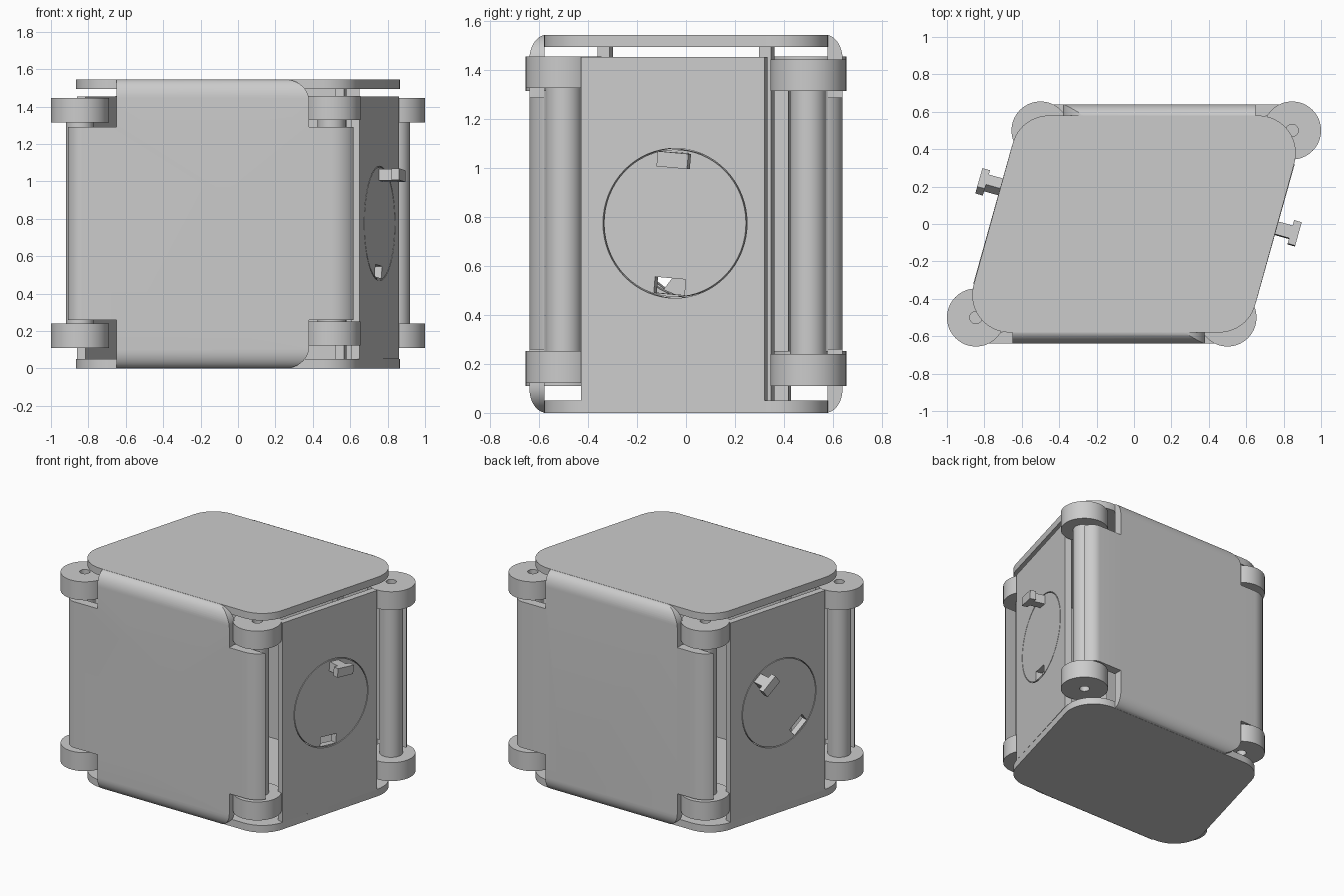
import bpy, bmesh, math
from mathutils import Matrix, Vector

cube = bpy.data.objects.get("Cube")
if cube:
    bpy.data.objects.remove(cube, do_unlink=True)

grey = bpy.data.materials.new("plain_grey")
grey.use_nodes = True
grey.diffuse_color = (0.6, 0.6, 0.6, 1)
grey.node_tree.nodes["Principled BSDF"].inputs["Base Color"].default_value = (0.6, 0.6, 0.6, 1)

HEIGHT = 1.545
SIDE = Vector((0.27, 0.963, 0)).normalized()      # direction along the slanted sides
OUT = Vector((SIDE.y, -SIDE.x, 0))                # outward direction of the +x side
SLANT = math.atan2(OUT.y, OUT.x)


def finish(name, bm, matrix=Matrix()):
    bmesh.ops.recalc_face_normals(bm, faces=bm.faces)
    mesh = bpy.data.meshes.new(name)
    bm.to_mesh(mesh)
    bm.free()
    mesh.transform(matrix)
    mesh.materials.append(grey)
    ob = bpy.data.objects.new(name, mesh)
    bpy.context.collection.objects.link(ob)
    return ob


def prism(name, points, low, high, axis="z", matrix=Matrix()):
    """Extrude a flat outline along one axis."""
    place = {"x": lambda a, b: (low, a, b),
             "y": lambda a, b: (a, low, b),
             "z": lambda a, b: (a, b, low)}[axis]
    bm = bmesh.new()
    face = bm.faces.new([bm.verts.new(place(a, b)) for a, b in points])
    new = bmesh.ops.extrude_face_region(bm, geom=[face])["geom"]
    shift = Vector([(high - low) * (axis == k) for k in "xyz"])
    bmesh.ops.translate(bm, vec=shift, verts=[v for v in new if isinstance(v, bmesh.types.BMVert)])
    return finish(name, bm, matrix)


def arc(cx, cy, rx, ry, start, end, n=12):
    angles = [math.radians(start + (end - start) * i / n) for i in range(n + 1)]
    return [(cx + rx * math.cos(t), cy + ry * math.sin(t)) for t in angles]


def disc(name, cx, cy, radius, low, high, axis="z", matrix=Matrix()):
    return prism(name, arc(cx, cy, radius, radius, 0, 360, 64)[:-1], low, high, axis, matrix)


def box(name, low, high, matrix=Matrix()):
    outline = [(low[0], low[1]), (high[0], low[1]), (high[0], high[1]), (low[0], high[1])]
    return prism(name, outline, low[2], high[2], "z", matrix)


def activate(ob):
    bpy.ops.object.select_all(action="DESELECT")
    ob.select_set(True)
    bpy.context.view_layer.objects.active = ob


def combine(ob, other, operation):
    mod = ob.modifiers.new("shape", "BOOLEAN")
    mod.object, mod.operation = other, operation
    activate(ob)
    bpy.ops.object.modifier_apply(modifier=mod.name)
    bpy.data.objects.remove(other, do_unlink=True)


def smooth(ob):
    activate(ob)
    bpy.ops.object.shade_smooth_by_angle(angle=math.radians(30))


# Top and bottom plates: rounded parallelograms
tilt = math.degrees(SLANT)
half = arc(0.455, -0.38, 0.2, 0.2, -90, tilt) + arc(0.665, 0.38, 0.2, 0.2, tilt, 90)
outline = half + [(-x, -y) for x, y in half]
smooth(prism("bottom_plate", outline, 0, 0.05))
smooth(prism("top_plate", outline, 1.495, HEIGHT))

for end, turn, dial_turn in (("front", 0, -5), ("back", math.pi, 38)):
    spin = Matrix.Rotation(turn, 4, "Z")
    side = "left" if end == "front" else "right"

    # Curled panel: face outline trimmed by its edge profile and end rounding
    face = [(-0.91, 0.26), (-0.65, 0.26), (-0.65, 0)]
    face += arc(0.25, 0.115, 0.13, 0.115, -90, 0)
    face += [(0.38, 0.26), (0.64, 0.26), (0.64, 1.29), (0.38, 1.29)]
    face += arc(0.25, HEIGHT - 0.115, 0.13, 0.115, 0, 90)
    face += [(-0.65, HEIGHT), (-0.65, 1.29), (-0.91, 1.29)]
    panel = prism(end + "_panel", face, -0.7, -0.578, "y")
    curl = arc(-0.57, 0.1, 0.07, 0.1, 270, 180) + arc(-0.57, HEIGHT - 0.1, 0.07, 0.1, 180, 90)
    curl += [(-0.5, HEIGHT), (-0.5, 0)]
    combine(panel, prism("curl_shape", curl, -1.2, 1.2, "x"), "INTERSECT")
    ends = arc(-0.83, -0.54, 0.085, 0.1, 180, 270) + arc(0.5, -0.5, 0.143, 0.14, 270, 330)
    ends += [(0.64, -0.4), (-0.915, -0.4)]
    combine(panel, prism("end_shape", ends, -0.5, 2), "INTERSECT")
    panel.data.transform(spin)
    smooth(panel)

    # Corner posts with drilled rollers
    for corner, cx, drop in (("sharp", -0.845, 0), ("blunt", 0.5, 0.012)):
        for level, low in (("lower", 0.11), ("upper", 1.315)):
            low += drop
            roller = disc(f"{end}_{corner}_{level}_roller", cx, -0.5, 0.155, low, low + 0.13)
            hole = disc("hole", cx, -0.5, 0.033, low - 0.1, low + 0.3)
            combine(roller, hole, "DIFFERENCE")
            roller.data.transform(spin)
            smooth(roller)
        smooth(disc(f"{end}_{corner}_post", cx, -0.5, 0.075, 0.2, 1.36, "z", spin))

    # Slanted side wall with a round opening; local x points outward
    base = spin @ Matrix.Translation((0.757, -0.045, 0.775)) @ Matrix.Rotation(SLANT, 4, "Z")
    wall = box(side + "_wall", (-0.045, -0.4, -0.725), (0, 0.38, 0.68))
    combine(wall, disc("opening", 0, 0, 0.306, -0.2, 0.2, "x"), "DIFFERENCE")
    wall.data.transform(base)
    smooth(wall)

    # Turning dial with a slot and a T-shaped handle
    dial_place = base @ Matrix.Rotation(math.radians(dial_turn), 4, "X")
    dial = disc(side + "_dial", 0, 0, 0.301, -0.045, 0, "x")
    combine(dial, box("slot", (-0.2, -0.065, -0.29), (0.2, 0.065, -0.225)), "DIFFERENCE")
    dial.data.transform(dial_place)
    smooth(dial)
    box(side + "_handle_stem", (-0.02, -0.035, 0.228), (0.08, 0.035, 0.29), dial_place)
    box(side + "_handle_bar", (0.078, -0.065, 0.228), (0.12, 0.065, 0.29), dial_place)

    # Inner upright behind the wall
    rail = spin @ Matrix.Translation((0.55, 0.33, 0)) @ Matrix.Rotation(SLANT, 4, "Z")
    box(side + "_inner_rail", (-0.025, -0.025, 0.05), (0.025, 0.025, 1.495), rail)
